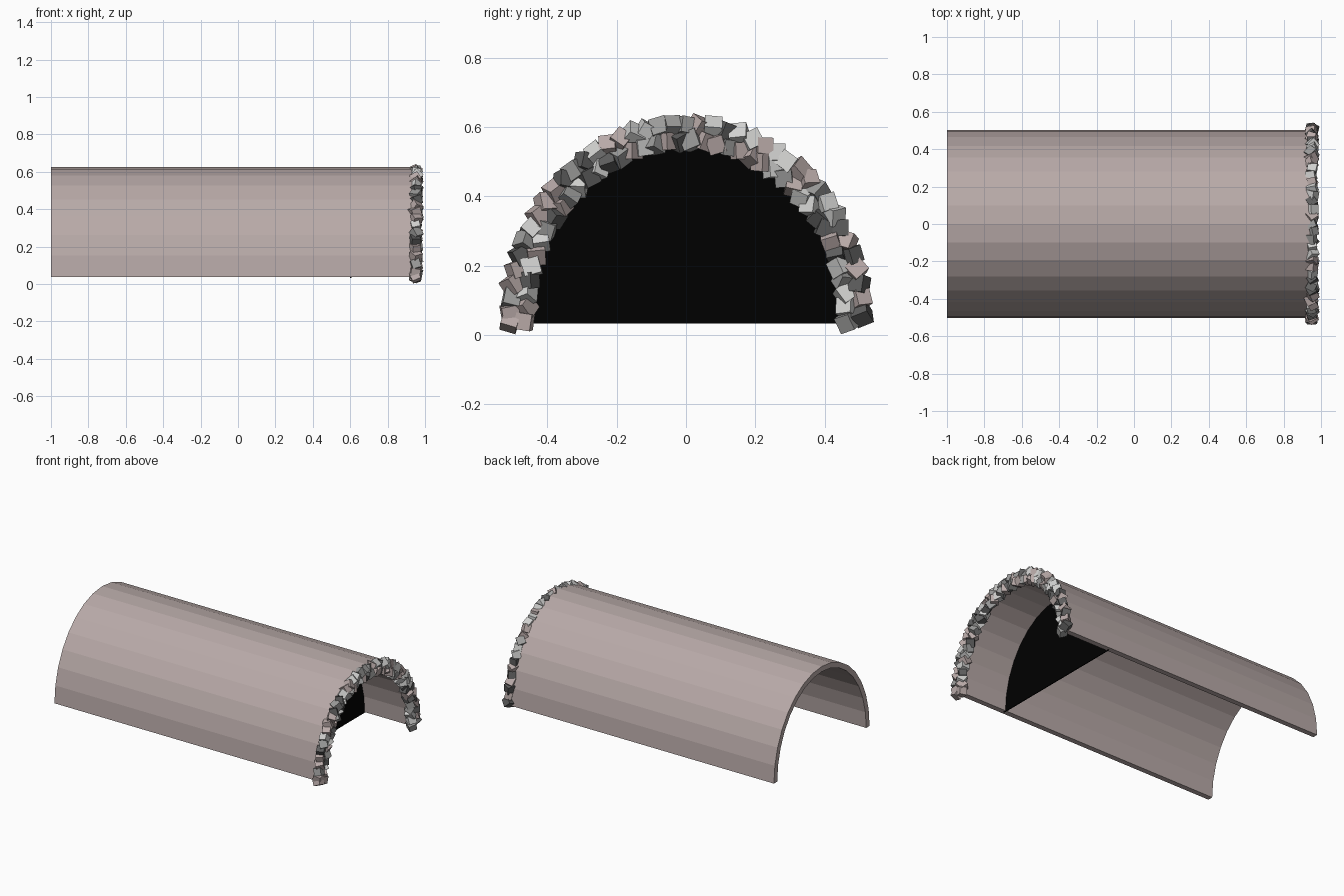
import bpy, bmesh, math, random
from mathutils import Vector, Euler, Matrix

if "Cube" in bpy.data.objects:
    bpy.data.objects.remove(bpy.data.objects["Cube"])

random.seed(11)
BASE_Z = 0.037


def material(name, rgb):
    m = bpy.data.materials.new(name)
    m.diffuse_color = (*rgb, 1)
    m.use_nodes = True
    m.node_tree.nodes["Principled BSDF"].inputs["Base Color"].default_value = m.diffuse_color
    return m


rose = material("rose grey stone", (0.48, 0.40, 0.39))
light = material("light grey stone", (0.64, 0.64, 0.63))
mid = material("mid grey stone", (0.33, 0.33, 0.325))
dark = material("dark grey stone", (0.11, 0.11, 0.11))
black = material("black void", (0.0, 0.0, 0.0))


def finish(name, bm, mats):
    bmesh.ops.recalc_face_normals(bm, faces=bm.faces)
    me = bpy.data.meshes.new(name)
    bm.to_mesh(me)
    bm.free()
    for m in mats:
        me.materials.append(m)
    ob = bpy.data.objects.new(name, me)
    bpy.context.collection.objects.link(ob)
    return ob


def arch(a, b, n=16, z=BASE_Z):
    """Half-ellipse points (y, z) from right foot to left foot."""
    return [(a * math.cos(math.pi * i / n), z + b * math.sin(math.pi * i / n))
            for i in range(n + 1)]


def extrude_profile(name, pts, x0, x1, mats):
    bm = bmesh.new()
    rings = [[bm.verts.new((x, y, z)) for y, z in pts] for x in (x0, x1)]
    n = len(pts)
    for i in range(n):
        j = (i + 1) % n
        bm.faces.new((rings[0][i], rings[0][j], rings[1][j], rings[1][i]))
    for r in rings:
        bm.faces.new(r)
    return finish(name, bm, mats)


# Tunnel vault: half-elliptical shell
vault_profile = arch(0.503, 0.588) + arch(0.468, 0.553)[::-1]
extrude_profile("tunnel_vault", vault_profile, -1.0, 0.95, [rose])

# Thin black wall closing the view a little way inside
wall_profile = [(0.485, 0.033)] + arch(0.485, 0.57) + [(-0.485, 0.033)]
extrude_profile("dark_inner_wall", wall_profile, 0.600, 0.606, [black])

# Rough stones around the mouth: two staggered rows of tumbled cubes
bm = bmesh.new()
COUNT = 42
for row, offset in enumerate((-0.02, 0.02)):
    for i in range(COUNT):
        t = math.pi * min((i + 0.5 * row) / (COUNT - 1), 1)
        y = (0.487 + offset) * math.cos(t)
        z = 0.04 + (0.543 + offset) * math.sin(t)
        rot = Euler([random.uniform(0, math.tau) for _ in range(3)])
        size = random.uniform(0.046, 0.052)
        mat = (Matrix.Translation(Vector((0.95 + random.uniform(-0.004, 0.004), y, z)))
               @ rot.to_matrix().to_4x4())
        cube = bmesh.ops.create_cube(bm, size=size, matrix=mat)
        shade = random.choice((0, 0, 1, 1, 2, 3, 3))
        for f in {f for v in cube["verts"] for f in v.link_faces}:
            f.material_index = shade
finish("portal_stones", bm, [rose, light, mid, dark])
